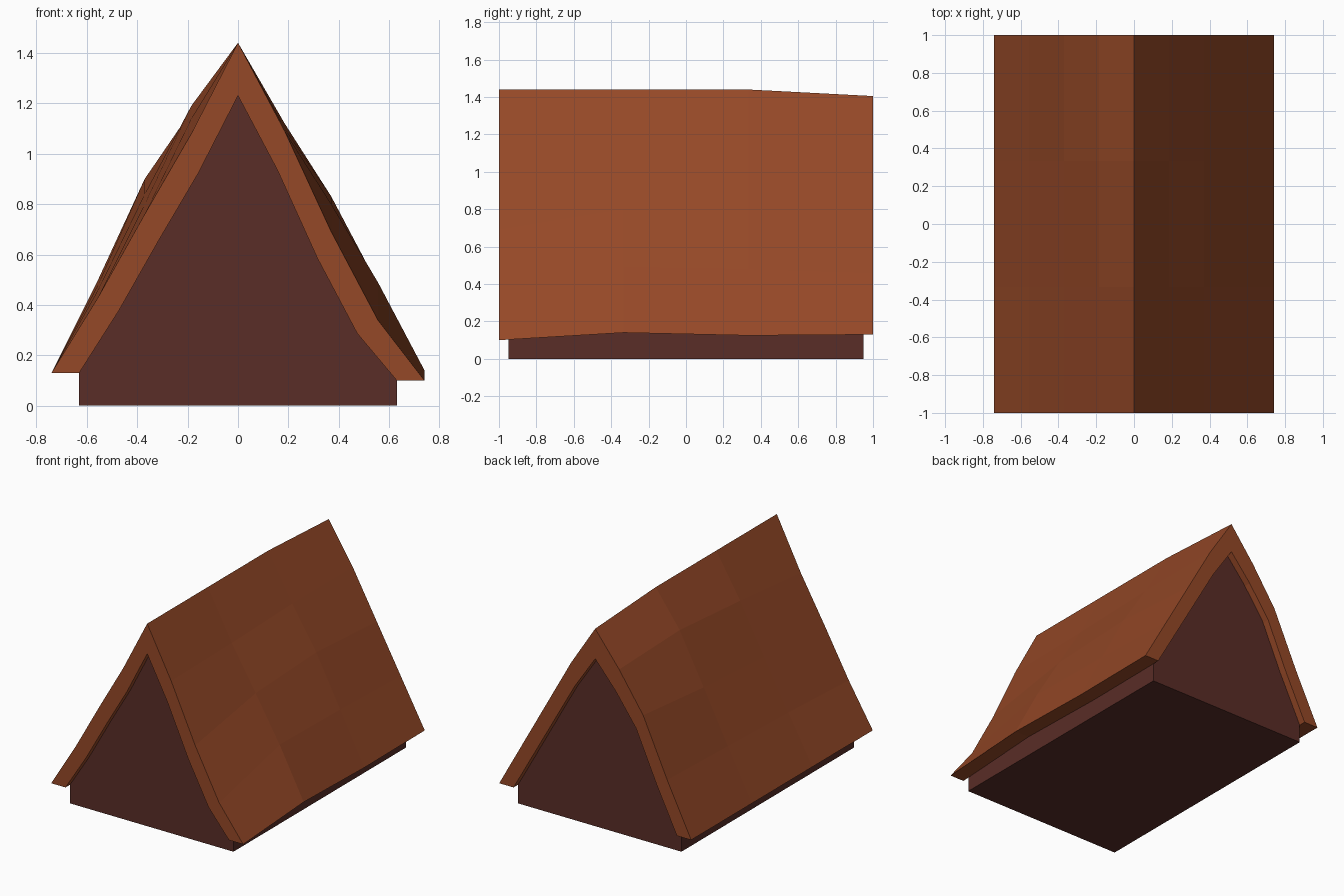
import bpy, bmesh

if "Cube" in bpy.data.objects:
    bpy.data.objects.remove(bpy.data.objects["Cube"])

# Uneven thatch heights: one row per y station, columns from left eave to right eave
ROWS = [-1.0, -1 / 3, 1 / 3, 1.0]
HEIGHTS = [
    [.13, .43, .76, 1.08, 1.44, 1.09, .69, .34, .10],
    [.13, .46, .80, 1.14, 1.44, 1.10, .80, .49, .14],
    [.13, .48, .84, 1.19, 1.44, 1.12, .83, .48, .125],
    [.13, .50, .90, 1.17, 1.405, 1.12, .79, .46, .13],
]
HALF, INNER, RIDGE_DROP = .74, .63, .21
STEPS = [i / 4 - 1 for i in range(9)]


def outer(row, y):
    return [(u * HALF, y, z) for u, z in zip(STEPS, row)]


def inner(row, y, lift=0.0):
    return [(u * INNER, y, z - RIDGE_DROP * (1 - abs(u)) + lift)
            for u, z in zip(STEPS, row)]


def loft(name, sections, color):
    """Skin closed cross-sections made of an upper chain and a lower chain."""
    bm = bmesh.new()
    rings = []
    for top, bottom in sections:
        rings.append(([bm.verts.new(p) for p in top],
                      [bm.verts.new(p) for p in bottom]))
    for a, b in zip(rings, rings[1:]):
        la, lb = a[0] + a[1][::-1], b[0] + b[1][::-1]
        for i in range(len(la)):
            j = (i + 1) % len(la)
            bm.faces.new((la[i], la[j], lb[j], lb[i]))
    # End caps as strips of quads
    for top, bottom in (rings[0], rings[-1]):
        for i in range(len(top) - 1):
            bm.faces.new((top[i], top[i + 1], bottom[i + 1], bottom[i]))
    bmesh.ops.recalc_face_normals(bm, faces=bm.faces)
    mesh = bpy.data.meshes.new(name)
    bm.to_mesh(mesh)
    bm.free()
    mat = bpy.data.materials.new(name + "_color")
    mat.diffuse_color = (*color, 1)
    mat.use_nodes = True
    mat.node_tree.nodes["Principled BSDF"].inputs["Base Color"].default_value = mat.diffuse_color
    mesh.materials.append(mat)
    obj = bpy.data.objects.new(name, mesh)
    bpy.context.collection.objects.link(obj)
    return obj


# Roof shell, thicker at the ridge than at the eaves
loft("roof", [(outer(r, y), inner(r, y)) for r, y in zip(HEIGHTS, ROWS)],
     (.30, .065, .02))

# House body with gables, set in slightly from the roof ends
body = []
for row, y in zip(HEIGHTS, ROWS):
    y = max(-.95, min(.95, y))
    body.append((inner(row, y, .008), [(u * INNER, y, 0) for u in STEPS]))
loft("walls", body, (.10, .026, .02))
